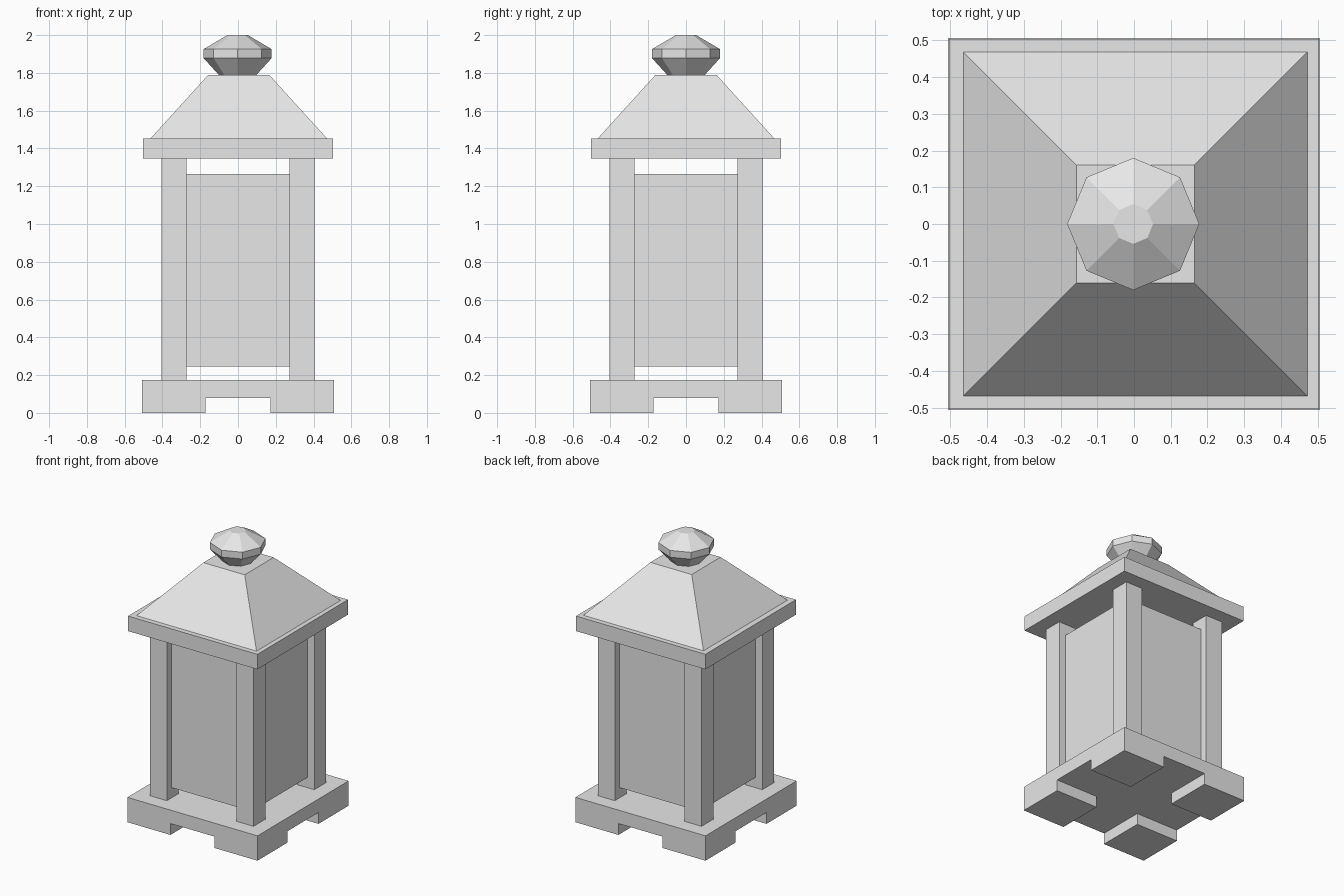
import bpy, bmesh
from math import cos, sin, tau
from mathutils import Vector

cube = bpy.data.objects.get("Cube")
if cube:
    bpy.data.objects.remove(cube, do_unlink=True)

stone = bpy.data.materials.new("grey_stone")
stone.use_nodes = True
grey = (0.8, 0.8, 0.8, 1)
stone.diffuse_color = grey
stone.node_tree.nodes["Principled BSDF"].inputs["Base Color"].default_value = grey


def finish(bm, name):
    """Turn a bmesh into a named stone object."""
    bmesh.ops.recalc_face_normals(bm, faces=bm.faces[:])
    mesh = bpy.data.meshes.new(name)
    bm.to_mesh(mesh)
    bm.free()
    mesh.materials.append(stone)
    obj = bpy.data.objects.new(name, mesh)
    bpy.context.collection.objects.link(obj)
    return obj


def box_mesh(half, z0, z1, x=0, y=0):
    bm = bmesh.new()
    bmesh.ops.create_cube(bm, size=2)
    for v in bm.verts:
        v.co = (x + v.co.x * half, y + v.co.y * half, z1 if v.co.z > 0 else z0)
    return bm


def lathe(name, profile, sides, turn=0.0, x=0):
    """Faceted solid from (radius, height) rings, closed at both ends."""
    bm = bmesh.new()
    rings = [[bm.verts.new((x + r * cos(turn + tau * i / sides),
                            r * sin(turn + tau * i / sides), z))
              for i in range(sides)] for r, z in profile]
    for low, high in zip(rings, rings[1:]):
        for i in range(sides):
            j = (i + 1) % sides
            bm.faces.new((low[i], low[j], high[j], high[i]))
    bm.faces.new(rings[0][::-1])
    bm.faces.new(rings[-1])
    return finish(bm, name)


# Base: slab whose four corners are drawn down into square feet
FOOT, FOOT_TOP = 0.172, 0.08
bm = box_mesh(0.507, FOOT_TOP, 0.175)
for axis in ((1, 0, 0), (0, 1, 0)):
    for side in (-1, 1):
        bmesh.ops.bisect_plane(bm, geom=bm.verts[:] + bm.edges[:] + bm.faces[:],
                               plane_co=Vector(axis) * side * FOOT, plane_no=axis)
bm.normal_update()
corners = []
for f in bm.faces:
    c = f.calc_center_median()
    if f.normal.z < -0.9 and min(abs(c.x), abs(c.y)) > FOOT:
        corners.append(f)
feet = bmesh.ops.extrude_face_region(bm, geom=corners)["geom"]
for v in feet:
    if isinstance(v, bmesh.types.BMVert):
        v.co.z = 0
bmesh.ops.dissolve_limit(bm, angle_limit=0.01, verts=bm.verts[:], edges=bm.edges[:])
finish(bm, "base")

# Corner posts
for fb, y in (("front", -1), ("back", 1)):
    for lr, x in (("right", -1), ("left", 1)):
        finish(box_mesh(0.066, 0.175, 1.346, x * 0.338, y * 0.338), f"{fb}_{lr}_post")

# Lamp body, held between the posts clear of base and roof
finish(box_mesh(0.35, 0.246, 1.266), "lamp_body")

# Roof: eave slab and truncated pyramid
finish(box_mesh(0.504, 1.346, 1.452), "eave_slab")
lathe("roof", [(0.468 * 2 ** 0.5, 1.452), (0.161 * 2 ** 0.5, 1.79)], 4, tau / 8, 0.004)

# Faceted finial
lathe("finial", [(0.10, 1.79), (0.18, 1.878), (0.18, 1.926), (0.054, 2.0)], 8, 0, -0.002)
